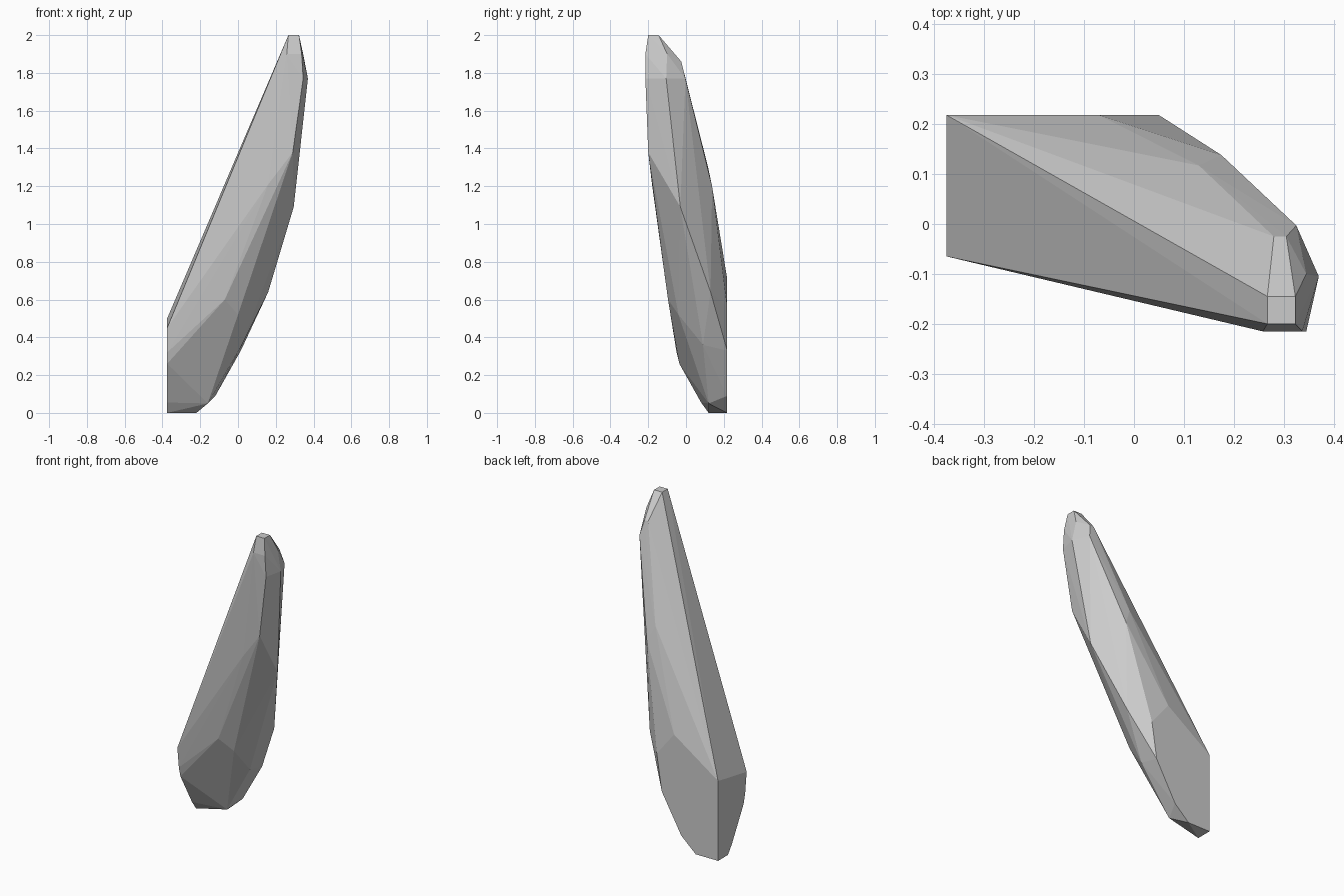
import bpy, bmesh

if "Cube" in bpy.data.objects:
    bpy.data.objects.remove(bpy.data.objects["Cube"])

# flat cut at the back (y = 0.22), as x, z
back_cut = [(-.375, .5), (-.07, .71), (.05, .56), (.015, .33),
            (-.12, .09), (-.22, 0), (-.375, 0)]
# flat cut at the left (x = -0.375), as y, z
left_cut = [(-.065, .45), (-.05, .32), (-.035, .26), (.08, .055), (.12, 0)]
# bevelled tip
tip = [(x, y, 2) for x in (.267, .323) for y in (-.2, -.145)]
tip += [(.28, -.025, 1.86), (.305, -.025, 1.86), (.345, -.1, 1.9), (.37, -.105, 1.77),
        (.258, -.215, 1.9), (.337, -.215, 1.9), (.345, -.215, 1.77), (.325, -.003, 1.77)]
# chipped facets along the body
body = [(.29, -.2, 1.38), (.16, -.18, 1.21), (.295, -.03, 1.09), (.13, .117, 1.3),
        (.175, .138, 1.2), (.16, .13, .64), (-.07, -.095, .6), (0, -.04, .52),
        (.02, .09, .36), (-.16, .12, .05)]

points = [(x, .218, z) for x, z in back_cut] + [(-.375, y, z) for y, z in left_cut] + tip + body

# faceted shard: convex skin over the key corners
bm = bmesh.new()
for p in points:
    bm.verts.new(p)
hull = bmesh.ops.convex_hull(bm, input=bm.verts)
loose = [v for v in bm.verts if not v.link_faces]
bmesh.ops.delete(bm, geom=loose, context='VERTS')
bmesh.ops.dissolve_limit(bm, angle_limit=.01, verts=bm.verts, edges=bm.edges)
bmesh.ops.recalc_face_normals(bm, faces=bm.faces)
mesh = bpy.data.meshes.new("rock_shard")
bm.to_mesh(mesh)
bm.free()
bpy.context.collection.objects.link(bpy.data.objects.new("rock_shard", mesh))
